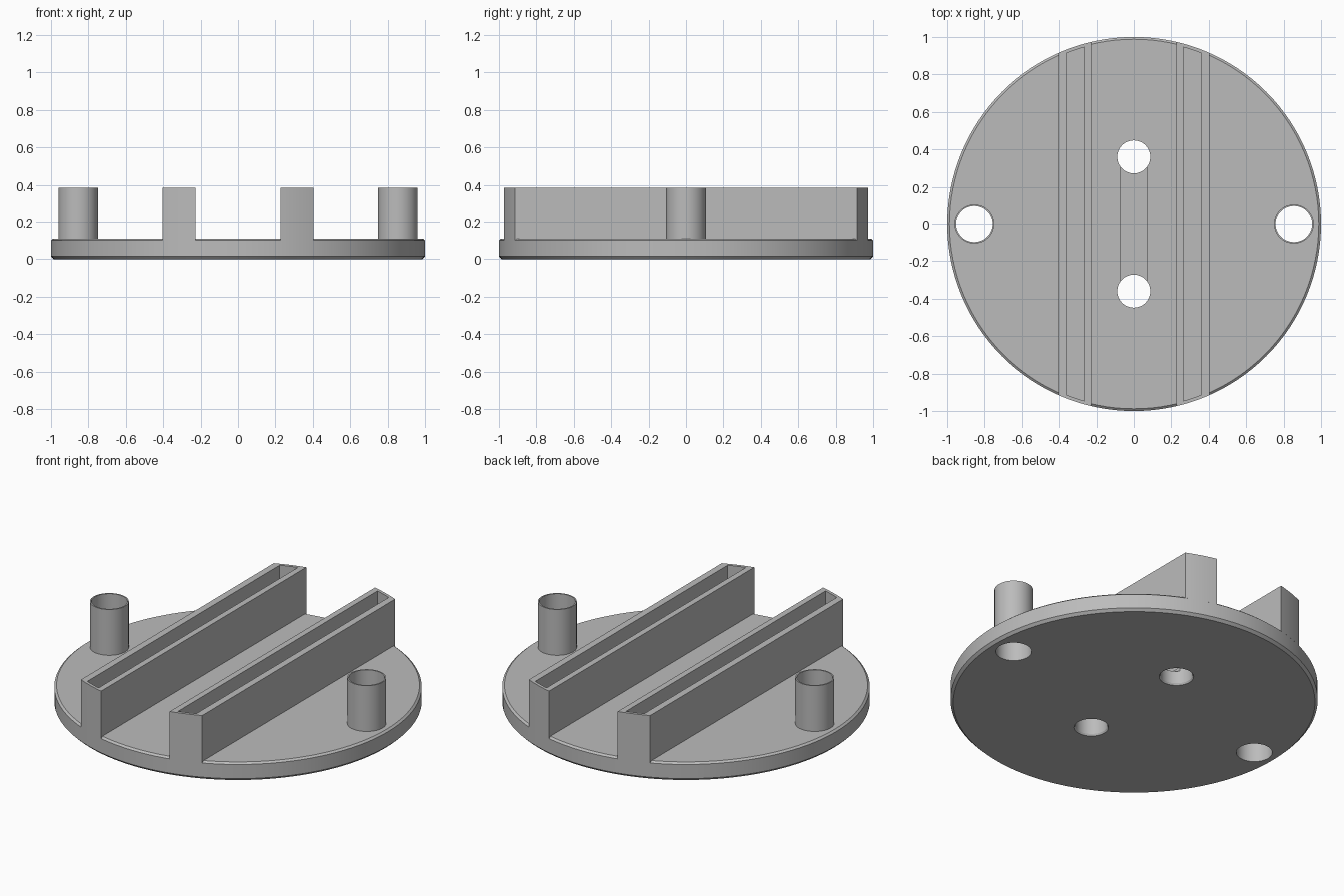
import bpy, bmesh, math

cube = bpy.data.objects.get("Cube")
if cube:
    bpy.data.objects.remove(cube, do_unlink=True)

SEG = 128
PLATE_TOP, TOP = 0.11, 0.385

grey = bpy.data.materials.new("light grey")
grey.use_nodes = True
colour = (0.5, 0.5, 0.5, 1)
grey.diffuse_color = colour
grey.node_tree.nodes["Principled BSDF"].inputs["Base Color"].default_value = colour


def make(name, bm):
    bmesh.ops.recalc_face_normals(bm, faces=bm.faces)
    mesh = bpy.data.meshes.new(name)
    bm.to_mesh(mesh)
    bm.free()
    mesh.materials.append(grey)
    obj = bpy.data.objects.new(name, mesh)
    bpy.context.collection.objects.link(obj)
    return obj


def lathe(name, profile, x=0, y=0, seg=64, closed=False):
    """Spin (radius, z) points about a vertical axis."""
    bm = bmesh.new()
    rings = []
    for r, z in profile:
        rings.append([bm.verts.new((x + r * math.cos(a), y + r * math.sin(a), z))
                      for a in (2 * math.pi * i / seg for i in range(seg))])
    pairs = list(zip(rings, rings[1:]))
    if closed:
        pairs.append((rings[-1], rings[0]))
    else:
        bm.faces.new(rings[0])
        bm.faces.new(rings[-1])
    for lo, hi in pairs:
        for i in range(seg):
            j = (i + 1) % seg
            bm.faces.new((lo[i], lo[j], hi[j], hi[i]))
    return make(name, bm)


def strip(name, x0, x1, radius, z0, z1, steps=8):
    """Vertical prism between two x planes with ends following a circle."""
    xs = [x0 + (x1 - x0) * i / steps for i in range(steps + 1)]
    outline = [(x, -math.sqrt(radius ** 2 - x * x)) for x in xs]
    outline += [(x, -y) for x, y in reversed(outline)]
    bm = bmesh.new()
    face = bm.faces.new([bm.verts.new((x, y, z0)) for x, y in outline])
    top = bmesh.ops.extrude_face_region(bm, geom=[face])["geom"]
    bmesh.ops.translate(bm, vec=(0, 0, z1 - z0),
                        verts=[v for v in top if isinstance(v, bmesh.types.BMVert)])
    return make(name, bm)


def cut(target, cutter):
    mod = target.modifiers.new("cut", "BOOLEAN")
    mod.operation, mod.solver, mod.object = "DIFFERENCE", "EXACT", cutter
    bpy.context.view_layer.objects.active = target
    bpy.ops.object.modifier_apply(modifier=mod.name)
    bpy.data.objects.remove(cutter, do_unlink=True)


# Round plate with chamfered rim
plate = lathe("base_plate", [(0.985, 0), (1, 0.015), (1, 0.1), (0.988, PLATE_TOP)], seg=SEG)
parts = [plate]

# Shallow groove between the two screw holes
bm = bmesh.new()
bmesh.ops.create_cube(bm, size=1)
bmesh.ops.scale(bm, vec=(0.138, 0.72, 0.05), verts=bm.verts)
bmesh.ops.translate(bm, vec=(0, 0, 0.11), verts=bm.verts)
cut(plate, make("groove_cutter", bm))

for side, name in ((1, "left"), (-1, "right")):
    # Screw hole with a slight flare underneath
    cut(plate, lathe("screw_cutter", [(0.1, -0.01), (0.088, 0.01), (0.088, 0.2)], y=0.36 * side))

    # Open tube, running through the plate
    tx = 0.855 * side
    cut(plate, lathe("tube_cutter", [(0.098, -0.1), (0.098, 0.2)], x=tx))
    parts.append(lathe(name + "_tube", [(0.098, 0.1), (0.106, 0.1), (0.106, TOP), (0.098, TOP)],
                       x=tx, closed=True))

    # Slotted rail with ends flush to the rim
    rail = strip(name + "_rail", *sorted((0.228 * side, 0.403 * side)), 1, 0.1, TOP)
    cut(rail, strip("slot_cutter", *sorted((0.264 * side, 0.362 * side)), 0.982, PLATE_TOP, 0.5))
    parts.append(rail)

# Smooth round walls, crisp edges
bpy.ops.object.select_all(action="DESELECT")
for obj in parts:
    obj.select_set(True)
bpy.context.view_layer.objects.active = plate
bpy.ops.object.shade_smooth_by_angle(angle=math.radians(25))
